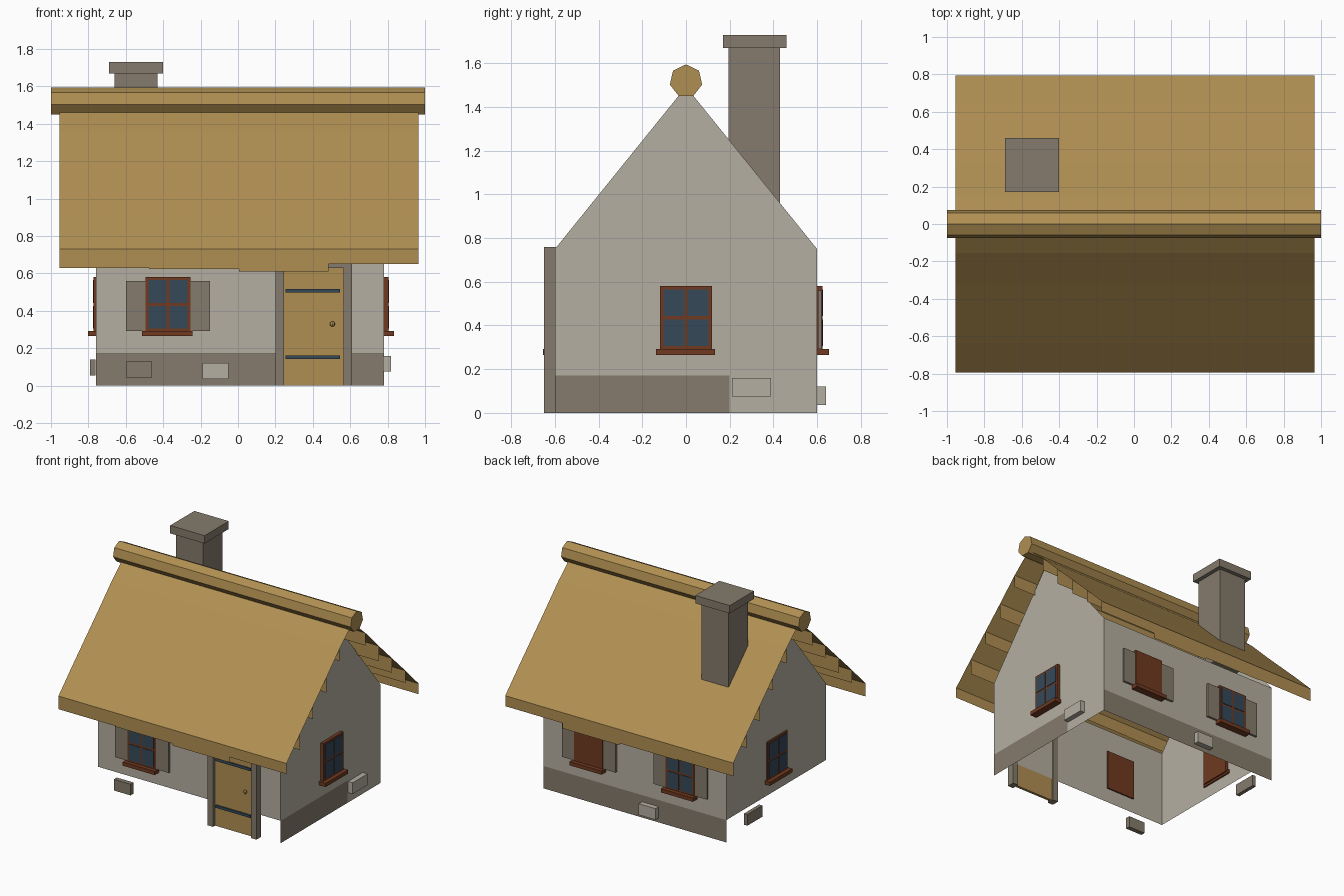
import bpy, bmesh, math, random
from mathutils import Matrix, Vector

random.seed(4)
if "Cube" in bpy.data.objects:
    bpy.data.objects.remove(bpy.data.objects["Cube"])


def material(name, code):
    """Flat material from an sRGB hex code."""
    rgb = []
    for i in (0, 2, 4):
        c = int(code[i:i + 2], 16) / 255
        rgb.append(c / 12.92 if c < 0.04 else ((c + 0.055) / 1.055) ** 2.4)
    m = bpy.data.materials.new(name)
    m.use_nodes = True
    m.diffuse_color = (*rgb, 1)
    bsdf = m.node_tree.nodes["Principled BSDF"]
    bsdf.inputs["Base Color"].default_value = (*rgb, 1)
    bsdf.inputs["Roughness"].default_value = 0.9
    return m


PLASTER = material("pale plaster", "B5AFA1")
STONE = material("grey stone", "857B6C")
STRAW = material("straw", "B08F52")
TIMBER = material("red brown timber", "703A20")
BLUE = material("dark blue", "354858")


def finish(name, bm, mats):
    me = bpy.data.meshes.new(name)
    bm.to_mesh(me)
    bm.free()
    for m in mats:
        me.materials.append(m)
    ob = bpy.data.objects.new(name, me)
    bpy.context.collection.objects.link(ob)
    return ob


def box(name, mat, xs, ys, zs, frame=Matrix()):
    """Box between two limits on each axis, placed by a frame."""
    bm = bmesh.new()
    bmesh.ops.create_cube(bm, size=1)
    for v in bm.verts:
        v.co = frame @ Vector([a + (b - a) * (c + 0.5)
                               for (a, b), c in zip((xs, ys, zs), v.co)])
    return finish(name, bm, [mat])


def panels(name, mats, faces):
    """Open sheet from (material index, corner list) pairs."""
    bm = bmesh.new()
    for index, pts in faces:
        bm.faces.new([bm.verts.new(p) for p in pts]).material_index = index
    bmesh.ops.remove_doubles(bm, verts=bm.verts, dist=0.0005)
    return finish(name, bm, mats)


LEFT, RIGHT, DEPTH = 0.78, -0.76, 0.6
BASE, EAVE, PEAK = 0.17, 0.75, 1.45


# Hollow walls with gables
def gable(x, way):
    half = [(DEPTH, BASE), (DEPTH, EAVE), (0.035, PEAK)]
    loop = half + [(-y, z) for y, z in reversed(half)]
    return 0, [(x, y, z) for y, z in loop[::way]]


def upright(a, b, z0, z1):
    return [(*a, z0), (*b, z0), (*b, z1), (*a, z1)]


panels("walls", [PLASTER], [
    (0, upright((RIGHT, -DEPTH), (LEFT, -DEPTH), BASE, EAVE)),
    (0, upright((LEFT, DEPTH), (RIGHT, DEPTH), BASE, EAVE)),
    gable(LEFT, 1), gable(RIGHT, -1)])

# Plinth along the back and the left side
panels("plinth", [STONE, PLASTER], [
    (0, upright((LEFT, DEPTH), (RIGHT, DEPTH), 0, BASE)),
    (0, upright((LEFT, -DEPTH), (LEFT, 0.2), 0, BASE)),
    (1, upright((LEFT, 0.2), (LEFT, DEPTH), 0, BASE))])

# Thatch: thin slopes with hanging layers beneath
SLOPE = [(0.04, 1.46), (0.155, 1.36), (0.315, 1.2), (0.475, 1.045),
         (0.635, 0.89), (0.795, 0.73)]
EAVE_DROP = [0.1, 0.105, 0.12, 0.08]
ENDS = (-0.955, 0.965)
for side, label in ((-1, "front"), (1, "back")):
    faces = []
    for (y0, z0), (y1, z1) in zip(SLOPE, SLOPE[1:]):
        pts = [(ENDS[0], side * y0, z0), (ENDS[0], side * y1, z1),
               (ENDS[1], side * y1, z1), (ENDS[1], side * y0, z0)]
        faces.append((0, pts[::-side]))
    panels(label + "_thatch", [STRAW], faces)
    step = (ENDS[1] - ENDS[0]) / len(EAVE_DROP)
    for n, (y, z) in enumerate(SLOPE[1:]):
        layer = []
        for k, drop in enumerate(EAVE_DROP):
            if n < 4:
                drop = random.uniform(0.09, 0.12)
            x = ENDS[0] + k * step
            pts = upright((x, side * y), (x + step, side * y), z - drop, z)
            layer.append((0, pts[::-side]))
        panels(f"{label}_thatch_layer_{n + 1}", [STRAW], layer)

# Seven-sided ridge roll
bm = bmesh.new()
bmesh.ops.create_cone(bm, cap_ends=True, segments=7, radius1=0.076,
                      radius2=0.076, depth=2)
turn = Matrix.Rotation(math.pi / 2, 4, "Y")
bm.transform(turn)
# Turn the roll so that one corner points up
top = next(v.co for v in bm.verts)
angle = math.atan2(top.z, top.y)
bm.transform(Matrix.Translation((0, 0, 1.519))
             @ Matrix.Rotation(math.pi / 2 - angle, 4, "X"))
finish("ridge_roll", bm, [STRAW])

# Chimney
box("chimney", STONE, (-0.66, -0.43), (0.195, 0.43), (0.95, 1.68))
box("chimney_cap", STONE, (-0.69, -0.4), (0.17, 0.46), (1.67, 1.73))


# Windows: framed, with a sill, optional panes and shutters
def window(name, place, turn, shutters=True, panes=True):
    f = Matrix.Translation((*place, 0)) @ Matrix.Rotation(math.radians(turn), 4, "Z")
    box(name + "_frame", TIMBER, (-0.12, 0.12), (-0.024, 0.01), (0.28, 0.58), f)
    box(name + "_sill", TIMBER, (-0.138, 0.132), (-0.055, 0), (0.265, 0.293), f)
    for s, side in ((-1, "a"), (1, "b")):
        if panes:
            for z, row in ((0.305, "lower"), (0.443, "upper")):
                box(f"{name}_{row}_pane_{side}", BLUE, sorted((s * 0.008, s * 0.104)),
                    (-0.028, -0.02), (z, z + 0.122), f)
        if shutters:
            box(f"{name}_shutter_{side}", STONE, sorted((s * 0.12, s * 0.225)),
                (-0.02, -0.004), (0.293, 0.56), f)


window("front_window", (-0.375, -DEPTH), 0)
window("left_window", (LEFT, 0), 90, shutters=False)
window("right_window", (RIGHT + 0.012, 0), -90, shutters=False)
window("back_window", (-0.385, DEPTH), 180)
window("back_closed_window", (0.385, DEPTH), 180, panes=False)

# Door with posts, lintel, straps and knob
box("door", STRAW, (0.245, 0.565), (-0.625, -0.605), (0, 0.64))
for x, side in ((0.2, "right"), (0.565, "left")):
    box(side + "_door_post", STONE, (x, x + 0.045), (-0.65, -0.595), (0, 0.64))
box("door_lintel", STONE, (0.2, 0.61), (-0.65, -0.595), (0.63, 0.76))
for z, name in ((0.142, "lower"), (0.498, "upper")):
    box(name + "_door_strap", BLUE, (0.255, 0.545), (-0.634, -0.625), (z, z + 0.02))
bm = bmesh.new()
bmesh.ops.create_uvsphere(bm, u_segments=8, v_segments=6, radius=0.014,
                          matrix=Matrix.Translation((0.505, -0.635, 0.33)))
finish("door_knob", bm, [STRAW])

# Loose facing stones
box("front_stone", STONE, (-0.6, -0.46), (-0.635, -0.6), (0.045, 0.13))
box("right_stone", STONE, (-0.79, -0.762), (0.21, 0.39), (0.055, 0.14))
box("left_stone", PLASTER, (0.775, 0.818), (0.21, 0.39), (0.075, 0.16))
box("back_stone", PLASTER, (-0.19, -0.05), (0.585, 0.64), (0.035, 0.12))
